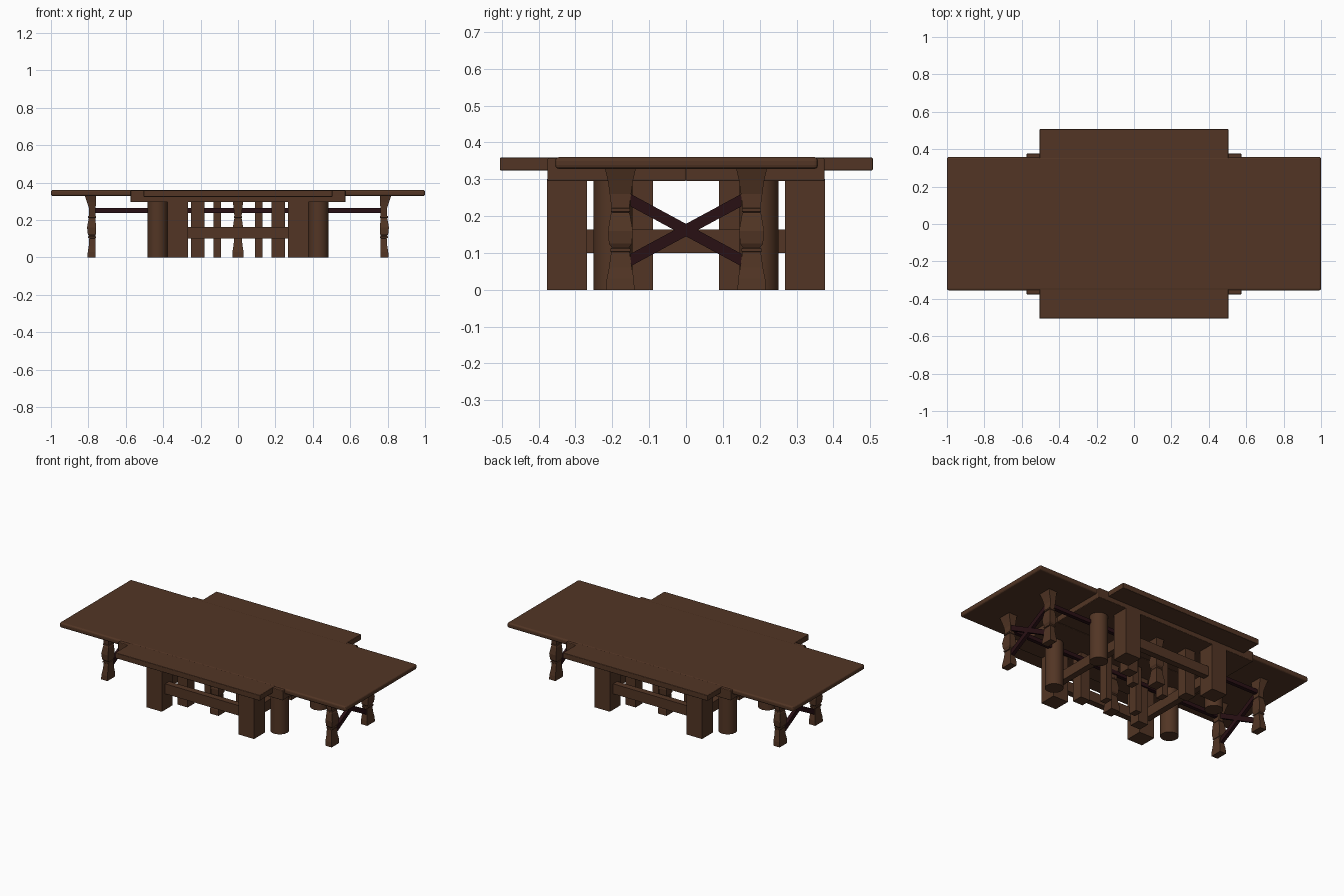
import bpy, bmesh, math

if "Cube" in bpy.data.objects:
    bpy.data.objects.remove(bpy.data.objects["Cube"])


def material(name, rgb):
    m = bpy.data.materials.new(name)
    m.diffuse_color = (*rgb, 1)
    m.use_nodes = True
    m.node_tree.nodes["Principled BSDF"].inputs["Base Color"].default_value = m.diffuse_color
    return m


WOOD = material("brown wood", (0.085, 0.036, 0.018))
DARK = material("dark red wood", (0.022, 0.005, 0.007))


def finish(name, bm, mat, bevel=0.0):
    bmesh.ops.recalc_face_normals(bm, faces=bm.faces)
    me = bpy.data.meshes.new(name)
    bm.to_mesh(me)
    bm.free()
    me.materials.append(mat)
    ob = bpy.data.objects.new(name, me)
    bpy.context.collection.objects.link(ob)
    if bevel:
        b = ob.modifiers.new("bevel", "BEVEL")
        b.width = bevel
        b.segments = 3
    return ob


def box(name, x0, x1, y0, y1, z0, z1, mat=WOOD, bevel=0.0):
    bm = bmesh.new()
    bmesh.ops.create_cube(bm, size=1)
    for v in bm.verts:
        v.co = ((x0 + x1) / 2 + v.co.x * (x1 - x0),
                (y0 + y1) / 2 + v.co.y * (y1 - y0),
                (z0 + z1) / 2 + v.co.z * (z1 - z0))
    return finish(name, bm, mat, bevel)


def loft(name, cx, cy, sections, flip=1):
    """Square turned leg: sections are (z, inner x, outer x, half y)."""
    bm = bmesh.new()
    rings = []
    for z, xi, xo, hy in sections:
        rings.append([bm.verts.new((cx + flip * x, cy + y, z))
                      for x, y in ((xi, -hy), (xo, -hy), (xo, hy), (xi, hy))])
    for a, b in zip(rings, rings[1:]):
        for i in range(4):
            j = (i + 1) % 4
            bm.faces.new((a[i], a[j], b[j], b[i]))
    bm.faces.new(rings[0])
    bm.faces.new(rings[-1])
    return finish(name, bm, WOOD)


# table tops: long board, wide board and apron planks
box("long_top", -1, 1, -0.355, 0.358, 0.328, 0.36, bevel=0.01)
box("wide_top", -0.505, 0.505, -0.505, 0.507, 0.324, 0.3585, bevel=0.003)
for s in (-1, 1):
    y0, y1 = sorted((0, s * 0.376))
    box("apron_plank", -0.575, 0.575, y0, y1, 0.295, 0.357, bevel=0.004)

# end legs, flared at head and foot with two collars
END = [(0, -0.024, 0.020, 0.038), (0.03, -0.024, 0.018, 0.037),
       (0.06, -0.022, 0.013, 0.031), (0.102, -0.022, 0.010, 0.025),
       (0.104, -0.025, 0.017, 0.027), (0.112, -0.025, 0.017, 0.027),
       (0.114, -0.022, 0.012, 0.023), (0.125, -0.025, 0.018, 0.031),
       (0.16, -0.025, 0.022, 0.034), (0.205, -0.024, 0.014, 0.026),
       (0.21, -0.022, 0.011, 0.023), (0.212, -0.025, 0.016, 0.026),
       (0.220, -0.025, 0.016, 0.026), (0.222, -0.022, 0.011, 0.024),
       (0.26, -0.024, 0.011, 0.029), (0.295, -0.025, 0.022, 0.034),
       (0.33, -0.025, 0.034, 0.042)]
MID = [(z, -h * 0.8, h * 0.8, h) for z, a, b, h in END]
for sy in (-1, 1):
    for sx in (-1, 1):
        loft("end_leg", sx * 0.785, sy * 0.178, END, sx)
    loft("centre_leg", 0, sy * 0.2, MID)
    # long stretcher between the end legs
    box("long_stretcher", -0.765, 0.765, sy * 0.178 - 0.012, sy * 0.178 + 0.012,
        0.238, 0.263, DARK)

# crossed braces at both ends, with upright cut ends
for sx in (-1, 1):
    for d in (-1, 1):
        bm = bmesh.new()
        bmesh.ops.create_cube(bm, size=1)
        for v in bm.verts:
            y = v.co.y * 0.30
            v.co = (sx * 0.782 + v.co.x * 0.022, y,
                    0.162 + d * y * 0.54 + v.co.z * 0.034)
        finish("cross_brace", bm, DARK)

# inner base: square posts, round posts and smaller uprights
for sx in (-1, 1):
    for sy in (-1, 1):
        def post(name, cx, cy, hx, hy):
            box(name, sx * cx - hx, sx * cx + hx, sy * cy - hy, sy * cy + hy, 0, 0.30)
        post("square_post", 0.322, 0.323, 0.054, 0.054)
        post("inner_post", 0.215, 0.21, 0.035, 0.035)
        post("slim_post", 0.11, 0.118, 0.02, 0.028)
        bm = bmesh.new()
        bmesh.ops.create_cone(bm, cap_ends=True, segments=32, radius1=0.053,
                              radius2=0.053, depth=0.30)
        bmesh.ops.translate(bm, verts=bm.verts, vec=(sx * 0.43, sy * 0.198, 0.15))
        ob = finish("round_post", bm, WOOD)
        for p in ob.data.polygons:
            p.use_smooth = len(p.vertices) == 4

# rails joining the square posts
for s in (-1, 1):
    box("long_rail", -0.28, 0.28, s * 0.323 - 0.02, s * 0.323 + 0.02, 0.10, 0.163)
    box("short_rail", s * 0.322 - 0.02, s * 0.322 + 0.02, -0.28, 0.28, 0.10, 0.163)
